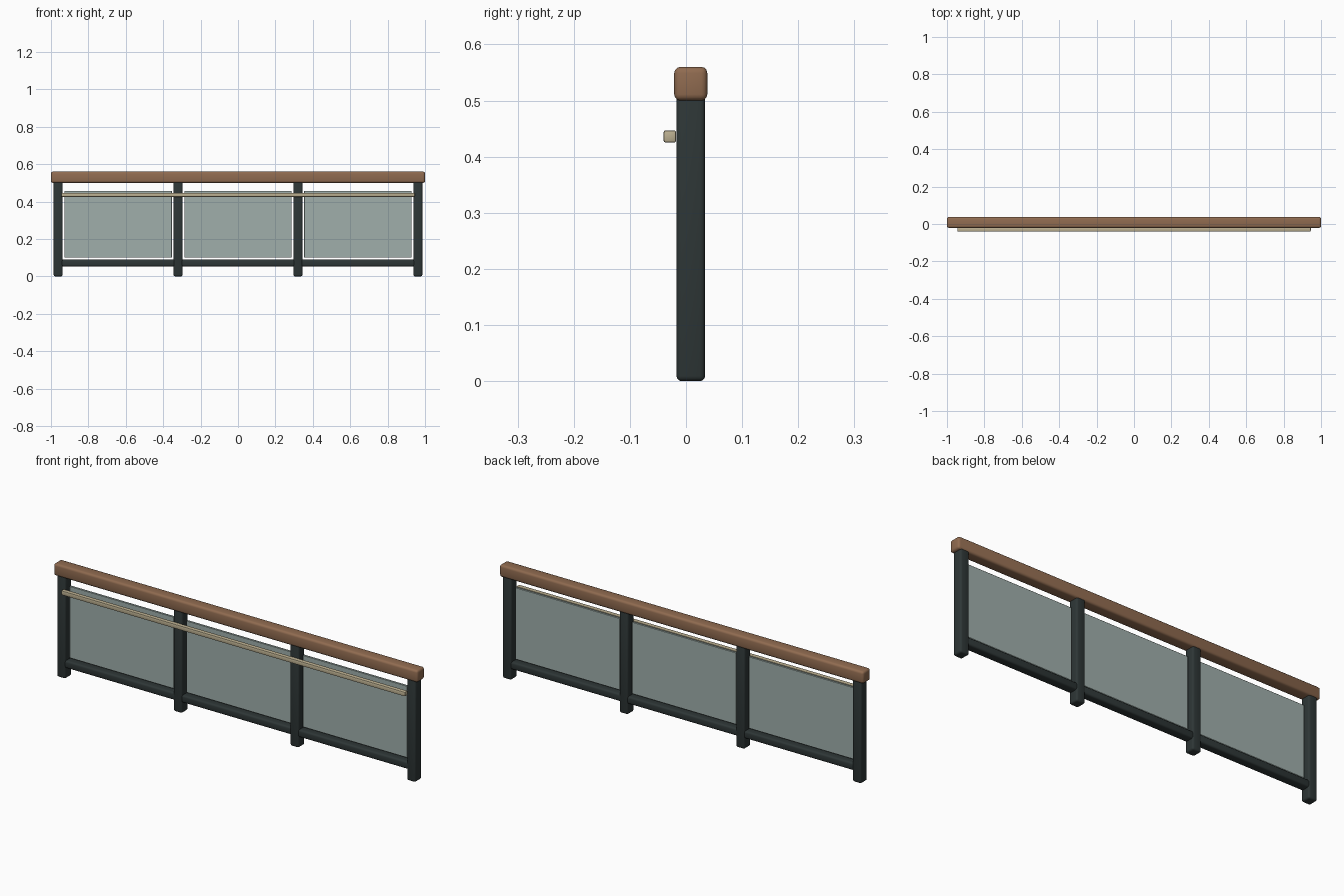
import bpy
import math

if "Cube" in bpy.data.objects:
    bpy.data.objects.remove(bpy.data.objects["Cube"])


def material(name, color):
    m = bpy.data.materials.new(name)
    m.diffuse_color = color
    m.use_nodes = True
    m.node_tree.nodes["Principled BSDF"].inputs["Base Color"].default_value = m.diffuse_color
    return m


wood = material("brown_wood", (0.279, 0.147, 0.080, 1))
metal = material("dark_metal", (0.027, 0.037, 0.037, 1))
glass = material("pale_glass", (0.35, 0.43, 0.41, 0.62))
tan = material("tan_strip", (0.50, 0.43, 0.28, 1))


def box(name, x, y, z, mat, bevel, segments=3):
    """Rounded box from (min, max) ranges on each axis."""
    ranges = (x, y, z)
    bpy.ops.mesh.primitive_cube_add(size=1, location=[(a + b) / 2 for a, b in ranges])
    ob = bpy.context.object
    ob.name = name
    ob.scale = [b - a for a, b in ranges]
    bpy.ops.object.transform_apply(location=False, rotation=False, scale=True)
    ob.data.materials.append(mat)
    if bevel:
        mod = ob.modifiers.new("rounding", 'BEVEL')
        mod.width = bevel
        mod.segments = segments
        bpy.ops.object.modifier_apply(modifier=mod.name)
        bpy.ops.object.shade_smooth_by_angle(angle=math.radians(35))
    return ob


MID = 0.0085          # shared depth centre of posts, rails and panels
SPACING = 0.641       # distance between posts

# Wooden handrail on top
box("top_rail", (-1, 1), (-0.021, 0.038), (0.50, 0.56), wood, 0.011)

# Four posts
for i in range(4):
    cx = (i - 1.5) * SPACING
    box(f"post_{i + 1}", (cx - 0.024, cx + 0.024), (MID - 0.0255, MID + 0.0255),
        (0, 0.51), metal, 0.009)

# Bottom rail and glass panel in each bay
for i in range(3):
    cx = (i - 1) * SPACING
    box(f"bottom_rail_{i + 1}", (cx - 0.311, cx + 0.311), (MID - 0.0225, MID + 0.0225),
        (0.053, 0.09), metal, 0.009)
    box(f"glass_panel_{i + 1}", (cx - 0.287, cx + 0.287), (MID - 0.005, MID + 0.005),
        (0.10, 0.457), glass, 0.0015, 1)

# Thin strip fixed across the front of the posts
box("front_strip", (-0.945, 0.945), (-0.040, -0.0175), (0.425, 0.447), tan, 0.004, 2)
